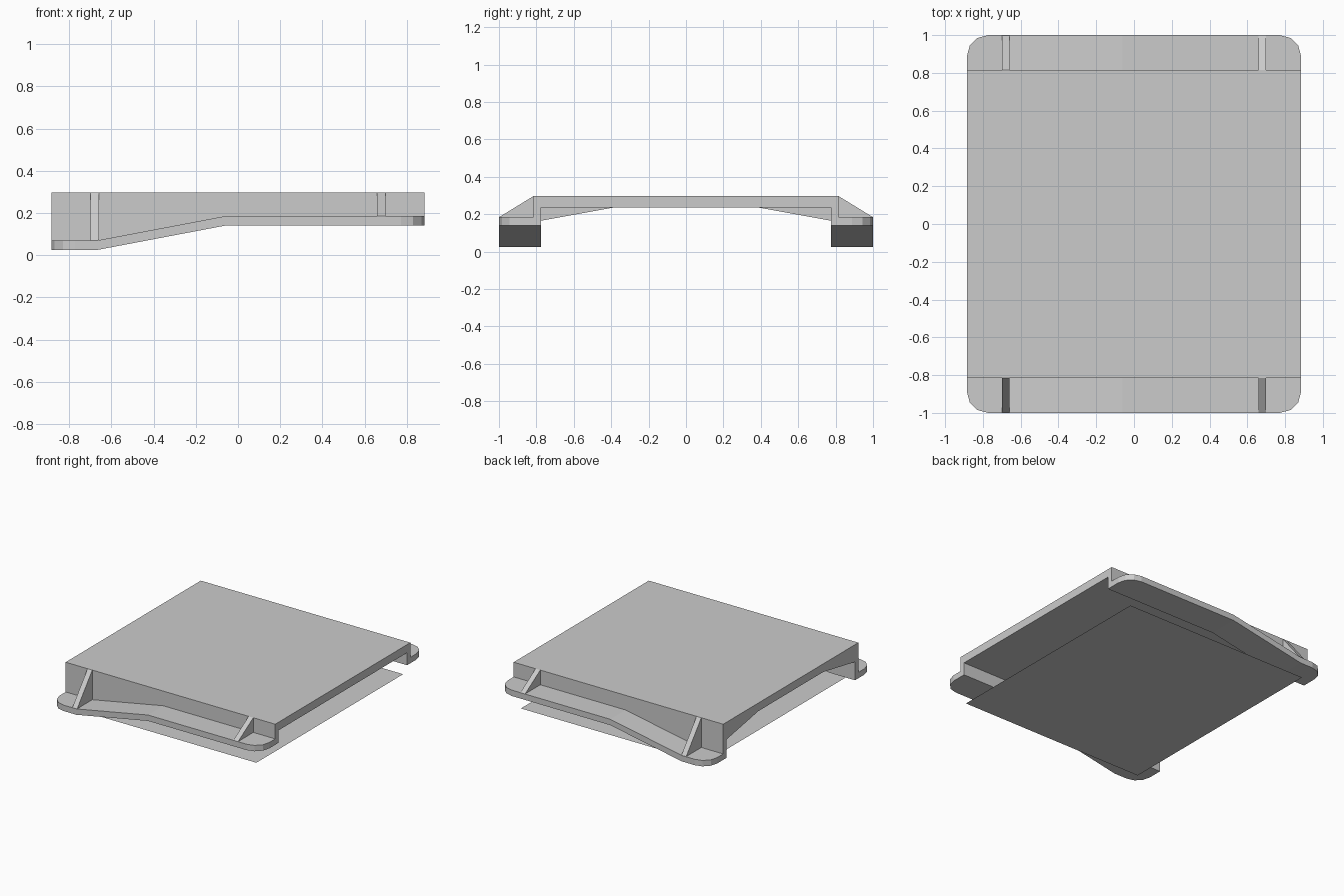
import bpy, bmesh
from mathutils import Vector

if "Cube" in bpy.data.objects:
    bpy.data.objects.remove(bpy.data.objects["Cube"])

grey = bpy.data.materials.new("plain_grey")
grey.diffuse_color = (0.6, 0.6, 0.6, 1)
grey.use_nodes = True
grey.node_tree.nodes["Principled BSDF"].inputs["Base Color"].default_value = grey.diffuse_color

HX = 0.885                # half length of the cover
IN, OUT = 0.775, 0.815    # inner and outer side of the walls
TOP, UNDER = 0.297, 0.235  # deck top and underside


def finish(name, bm):
    bmesh.ops.recalc_face_normals(bm, faces=bm.faces)
    mesh = bpy.data.meshes.new(name)
    bm.to_mesh(mesh)
    bm.free()
    mesh.materials.append(grey)
    obj = bpy.data.objects.new(name, mesh)
    bpy.context.collection.objects.link(obj)
    return obj


def prism(points, vec):
    """Closed solid made by sweeping a flat outline along vec."""
    bm = bmesh.new()
    face = bm.faces.new([bm.verts.new(p) for p in points])
    result = bmesh.ops.extrude_face_region(bm, geom=[face], use_keep_orig=True)
    moved = [v for v in result["geom"] if isinstance(v, bmesh.types.BMVert)]
    bmesh.ops.translate(bm, verts=moved, vec=Vector(vec))
    return bm


# Stepped underside line shared by rails and walls
step = [(-HX, 0.025), (-0.665, 0.025), (-0.06, 0.14), (HX, 0.14)]
THICK = 0.045
upper = [(x, z + THICK) for x, z in step]

# Flat top deck
finish("deck", prism([(-HX, -OUT, UNDER), (HX, -OUT, UNDER),
                      (HX, OUT, UNDER), (-HX, OUT, UNDER)],
                     (0, 0, TOP - UNDER)))

for s, side in ((-1, "front"), (1, "back")):
    # Side wall under the deck
    outline = step + [(HX, UNDER), (-HX, UNDER)]
    finish(side + "_wall", prism([(x, s * IN, z) for x, z in outline],
                                 (0, s * (OUT - IN), 0)))

    # Stepped flange with rounded outer corners
    outline = step + upper[::-1]
    bm = prism([(x, s * OUT, z) for x, z in outline], (0, s * (1 - OUT), 0))
    corners = [e for e in bm.edges
               if all(abs(abs(v.co.x) - HX) < 1e-4 and abs(v.co.y * s - 1) < 1e-4
                      for v in e.verts)]
    bmesh.ops.bevel(bm, geom=corners, offset=0.113, segments=3,
                    profile=0.5, affect='EDGES')
    finish(side + "_flange", bm)

    # Triangular ribs bracing the flange against the wall
    for x, foot, end in ((-0.70, 0.07, "low"), (0.66, 0.185, "high")):
        finish(f"{side}_{end}_rib",
               prism([(x, s * OUT, foot), (x, s * 0.998, foot),
                      (x, s * OUT, TOP)], (0.04, 0, 0)))

    # Triangular gusset under the deck at the low end
    finish(side + "_end_gusset",
           prism([(-HX, s * IN, UNDER), (-HX, s * IN, 0.165),
                  (-HX, s * 0.39, UNDER)], (0.04, 0, 0)))

# Thin base sheet lying on the floor
bm = bmesh.new()
bm.faces.new([bm.verts.new(p) for p in ((-IN, -HX, 0), (IN, -HX, 0),
                                        (IN, HX, 0), (-IN, HX, 0))])
finish("base_sheet", bm)
